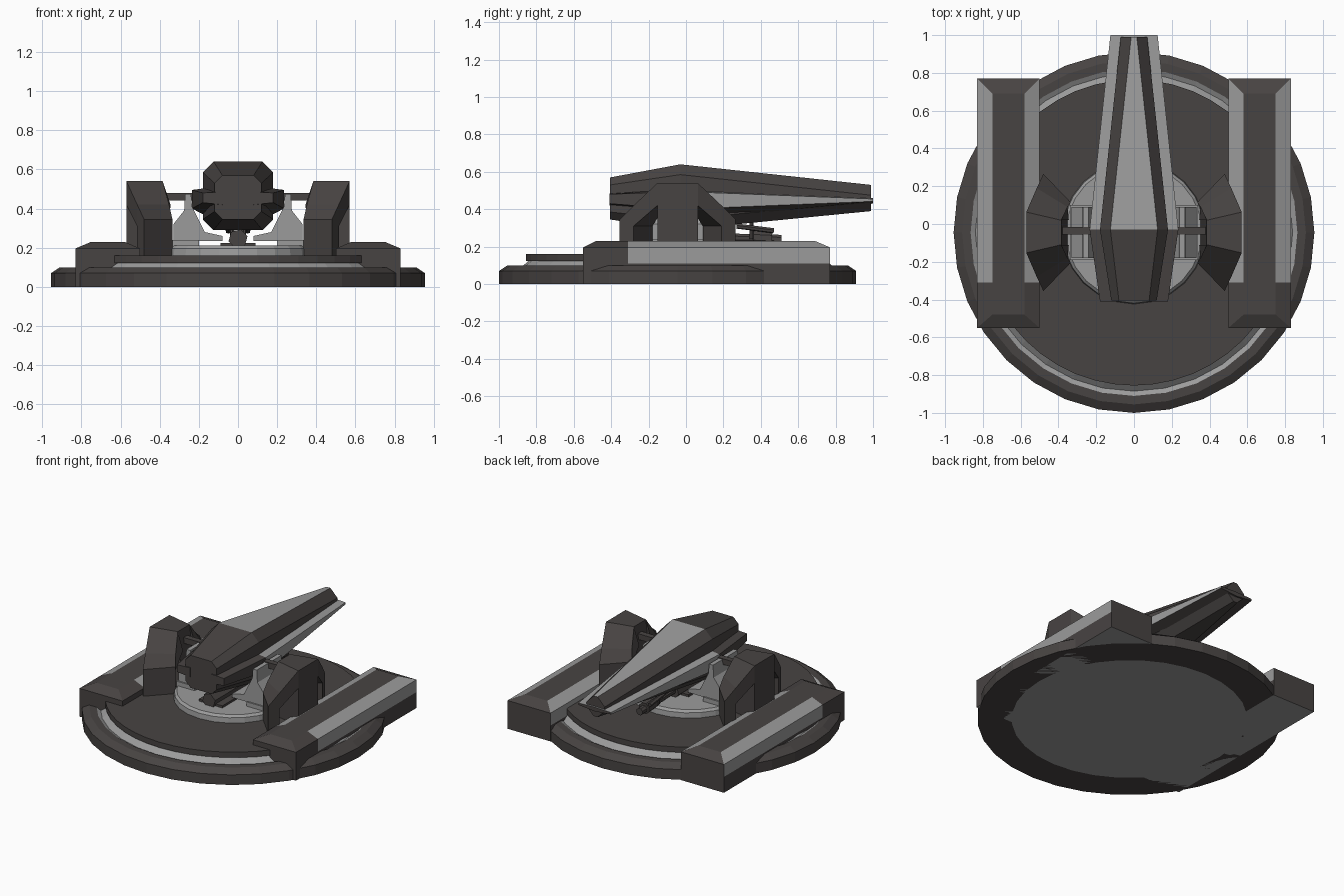
import bpy, bmesh, math
from mathutils import Vector

if "Cube" in bpy.data.objects:
    bpy.data.objects.remove(bpy.data.objects["Cube"])

def material(name, rgb):
    m = bpy.data.materials.new(name)
    m.diffuse_color = (*rgb, 1)
    m.use_nodes = True
    m.node_tree.nodes["Principled BSDF"].inputs["Base Color"].default_value = m.diffuse_color
    return m

DARK = material("dark warm grey", (0.064, 0.057, 0.055))
LIGHT = material("light grey", (0.33, 0.33, 0.33))
CY = -0.045  # centre of the round base in y

def finish(name, bm, mats, rule=None):
    """Turn a bmesh into an object; rule(face) picks the material slot."""
    bmesh.ops.remove_doubles(bm, verts=bm.verts, dist=0.0001)
    bmesh.ops.recalc_face_normals(bm, faces=bm.faces)
    bm.normal_update()
    if rule:
        for f in bm.faces:
            f.material_index = rule(f)
    me = bpy.data.meshes.new(name)
    bm.to_mesh(me)
    bm.free()
    for m in mats:
        me.materials.append(m)
    ob = bpy.data.objects.new(name, me)
    bpy.context.collection.objects.link(ob)
    return ob

def loft(name, sections, mats, rule=None, mirror=False):
    """Skin closed sections of equal point count, with end caps."""
    bm = bmesh.new()
    for s in ((1, -1) if mirror else (1,)):
        rings = [[bm.verts.new((s * x, y, z)) for x, y, z in sec] for sec in sections]
        n = len(rings[0])
        for a, b in zip(rings, rings[1:]):
            for i in range(n):
                bm.faces.new((a[i], a[(i + 1) % n], b[(i + 1) % n], b[i]))
        bm.faces.new(rings[0])
        bm.faces.new(rings[-1])
    return finish(name, bm, mats, rule)

def lathe(name, profile, sides, mats, rule=None):
    """Stack of round rings (radius, z) about the base centre."""
    secs = [[(r * math.sin(t), CY + r * math.cos(t), z)
             for t in (2 * math.pi * i / sides for i in range(sides))] for r, z in profile]
    return loft(name, secs, mats, rule)

def box(name, x, y, z, mat, mirror=False):
    return loft(name, [[(x[0], v, z[0]), (x[1], v, z[0]), (x[1], v, z[1]), (x[0], v, z[1])] for v in y],
                [mat], mirror=mirror)

def rod(name, a, b, r, mat, sides=8, mirror=False):
    a, b = Vector(a), Vector(b)
    d = (b - a).normalized()
    u = d.orthogonal().normalized()
    v = d.cross(u)
    ts = [2 * math.pi * (i + 0.5) / sides for i in range(sides)]
    return loft(name, [[p + u * r * math.cos(t) + v * r * math.sin(t) for t in ts] for p in (a, b)],
                [mat], mirror=mirror)

# Round base: rim with light underside, light V-groove, deck, turntable
lathe("base_rim", [(0.74, 0), (0.955, 0), (0.955, 0.07), (0.91, 0.1), (0.865, 0.1), (0.84, 0.086),
                   (0.795, 0.125)], 32, [DARK, LIGHT],
      lambda f: int((len(f.verts) > 4 and f.normal.z < 0) or
                    (0.8 < math.hypot(f.calc_center_median().x, f.calc_center_median().y - CY) < 0.86
                     and f.normal.z > 0)))
lathe("upper_deck", [(0.81, 0.122), (0.81, 0.16)], 48, [DARK])
lathe("turntable", [(0.38, 0.15), (0.375, 0.195), (0.36, 0.21)], 24, [LIGHT])

# Side blocks: mitred bevel top, light flanks behind the dark front cap
SIDE = 0.196

def block_section(y, y_top, top):
    return [(0.5, y, 0), (0.83, y, 0), (0.83, y, 0.11), (0.83, y, SIDE),
            (0.75, y_top, top), (0.58, y_top, top), (0.5, y, SIDE), (0.5, y, 0.11)]

def flank(f):
    c, n = f.calc_center_median(), f.normal
    return int(n.z < -0.9 or (c.y > -0.31 and c.z > 0.11 and abs(n.x) > 0.3 and abs(n.y) < 0.3))

loft("side_block", [block_section(*s) for s in
                    ((-0.55, -0.55, SIDE), (-0.55, -0.48, 0.23), (-0.31, -0.31, 0.23),
                     (0.77, 0.69, 0.23), (0.77, 0.77, SIDE))],
     [DARK, LIGHT], flank, mirror=True)

# Arched supports: pillar, sloping shoulders and end legs (x_in, y_in, x_out, y_out, top)
MID = (0.385, 0.065, 0.57, 0.108, 0.54)
KNEE = (0.352, 0.135, 0.515, 0.235, 0.42)
END = (0.335, 0.16, 0.48, 0.31, 0.345)

def station(s, sign, bottom):
    xi, yi, xo, yo, t = s
    yi, yo = CY + sign * yi, CY + sign * yo
    lean = 0.04 if t > 0.5 else 0
    return [(xi - lean, yi, bottom), (xo, yo, bottom), (xo, yo, t), (xi, yi, t)]

loft("support_pillar", [station(MID, -1, 0.15), station(MID, 1, 0.15)], [DARK], mirror=True)
for sign, end in ((-1, "front"), (1, "rear")):
    loft("support_shoulder_" + end, [station(MID, sign, 0.42), station(KNEE, sign, 0.31)],
         [DARK], mirror=True)
    loft("support_leg_" + end, [station(KNEE, sign, 0.15), station(END, sign, 0.15)],
         [DARK], mirror=True)

# Light brackets carrying the axle
profile = [(0.08, 0.235), (0.33, 0.235), (0.33, 0.32), (0.275, 0.39), (0.27, 0.475),
           (0.24, 0.475), (0.235, 0.41), (0.17, 0.28), (0.08, 0.26)]
loft("axle_bracket", [[(x, y, z) for x, z in profile] for y in (-0.18, 0.09)], [LIGHT], mirror=True)
box("bracket_foot", (0.2, 0.34), (-0.19, 0.1), (0.2, 0.24), LIGHT, mirror=True)
box("axle", (0.15, 0.45), (-0.055, -0.015), (0.44, 0.48), DARK, mirror=True)

# Gun body: eight-sided loft with a light top panel
def octagon(y, w, lo, hi, c):
    return [(w, y, lo + c), (w, y, hi - c), (w - c, y, hi), (c - w, y, hi),
            (-w, y, hi - c), (-w, y, lo + c), (c - w, y, lo), (w - c, y, lo)]

loft("gun_body", [octagon(-0.405, 0.12, 0.345, 0.57, 0.04), octagon(-0.03, 0.18, 0.29, 0.64, 0.055),
                  octagon(0.99, 0.07, 0.39, 0.53, 0.055)], [DARK, LIGHT],
     lambda f: int(f.normal.z > 0.95 and f.calc_center_median().y > 0))

# Tapering side fins, light from the axle onwards
def fin_section(y, xi, xo, z):
    return [(xi, y, z[0]), (xo, y, z[1]), (xo, y, z[2]), (xi, y, z[3])]

loft("gun_fin", [fin_section(-0.41, 0.08, 0.18, (0.42, 0.43, 0.48, 0.485)),
                 fin_section(-0.03, 0.12, 0.235, (0.34, 0.40, 0.495, 0.51)),
                 fin_section(1.0, 0.0, 0.125, (0.43, 0.442, 0.455, 0.46))], [DARK, LIGHT],
     lambda f: int(f.calc_center_median().y > 0 and f.normal.z > -0.3 and f.normal.y < 0.9),
     mirror=True)

# Machinery under the gun
box("recoil_tray", (-0.09, 0.09), (-0.3, 0.1), (0.2, 0.225), DARK)
rod("recoil_tube", (0, -0.32, 0.245), (0, 0.15, 0.245), 0.05, DARK, 6)
rod("piston", (0, 0.12, 0.25), (0, 0.51, 0.24), 0.025, DARK)
rod("piston_collar", (0, 0.36, 0.25), (0, 0.46, 0.245), 0.04, DARK)
rod("piston_post", (0.03, 0.35, 0.24), (0.03, 0.35, 0.36), 0.012, DARK, 6, mirror=True)
rod("hose", (0.05, 0.27, 0.31), (0.05, 0.47, 0.285), 0.014, DARK, 6, mirror=True)
